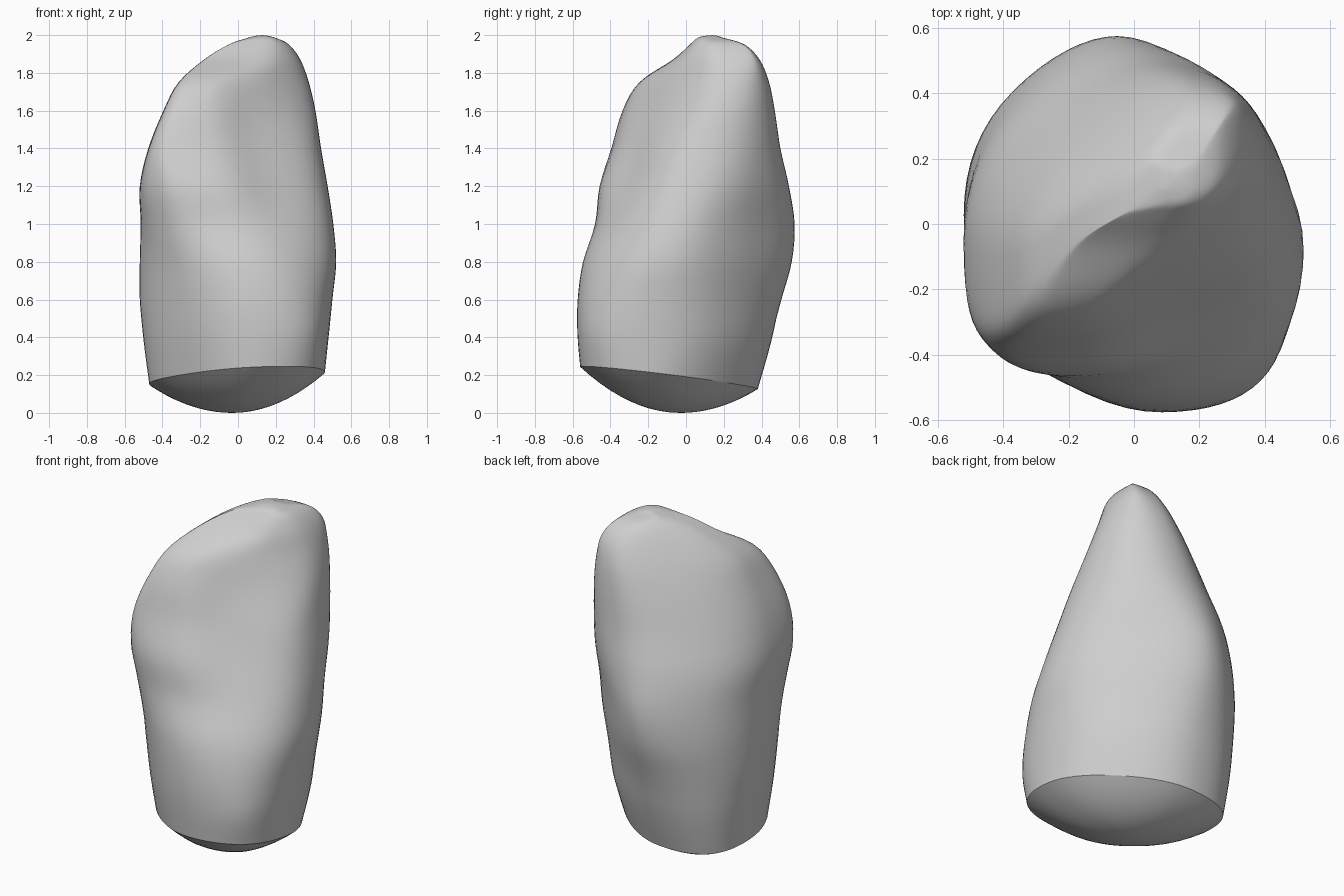
import bpy, bmesh, math
from mathutils import Vector

cube = bpy.data.objects.get("Cube")
if cube:
    bpy.data.objects.remove(cube, do_unlink=True)

# Cross-sections in hundredths: height, then reach in eight compass directions from +x
SECTIONS = [
    (20, 46, 33, 38, 48, 47, 45, 56, 59),
    (40, 48, 39, 45, 52, 50, 48, 57.5, 61.5),
    (60, 50, 42, 50.5, 54, 52, 50, 57.5, 60.5),
    (80, 52, 45, 56, 55, 52, 52, 55, 57),
    (100, 50.5, 47, 57.5, 53.5, 51.5, 55, 49, 50),
    (120, 47.5, 50, 54.5, 49.5, 52, 58, 46.5, 42.5),
    (140, 44, 51, 50, 42, 47.5, 56, 40, 34.5),
    (160, 41, 51, 47, 34, 39.5, 48, 34, 25),
    (175, 37.5, 50, 44, 27, 31.5, 37, 25, 19),
    (187, 33, 47.5, 39, 20, 18, 17, 7, 15),
    (195, 27, 40, 31, 14, 5, 2, -2, 11),
    (198.5, 20, 27, 20, 9, -5, -10, -6, 7),
    (199.6, 16, 22, 17, 4, -9, -14, -10, 3),
]
# How much each corner of a section tightens towards the biting ridge
TIGHT = (0, 0, 0, 0, 0.7, 0.7, 0, 0.4)
APEX = Vector((0.13, 0.14, 2.0))
ROOT = Vector((-0.03, -0.03, 0.0))
ROW_STEPS, ARC_STEPS, DOME_STEPS = 4, 8, 10
DIRS = [Vector((math.cos(i * math.pi / 4), math.sin(i * math.pi / 4))) for i in range(8)]


def blend(p0, p1, p2, p3, t):
    """Smooth interpolation between p1 and p2."""
    return 0.5 * (2 * p1 + (p2 - p0) * t + (2 * p0 - 5 * p1 + 4 * p2 - p3) * t * t
                  + (3 * p1 - p0 - 3 * p2 + p3) * t ** 3)


def smooth_rows(rows, steps):
    last = len(rows) - 1
    for i in range(last):
        four = [rows[min(max(i + k, 0), last)] for k in (-1, 0, 1, 2)]
        for s in range(steps):
            yield [blend(*column, s / steps) / 100 for column in zip(*four)]
    yield [value / 100 for value in rows[last]]


def rounded_outline(z, reach):
    """Curve touching all eight sides of the octagon with the given reaches."""
    corners = []
    for i in range(8):
        j = (i + 1) % 8
        d, e = DIRS[i], DIRS[j]
        det = d.x * e.y - d.y * e.x
        corners.append(Vector(((reach[i] * e.y - reach[j] * d.y) / det,
                               (reach[j] * d.x - reach[i] * e.x) / det)))
    rise = min(max((z - 0.9) / 0.4, 0), 1)
    points = []
    for i, corner in enumerate(corners):
        start = (corners[i - 1] + corner) / 2
        end = (corner + corners[(i + 1) % 8]) / 2
        weight = 1 + TIGHT[i] * rise
        for s in range(ARC_STEPS):
            t = s / ARC_STEPS
            a, b, c = (1 - t) ** 2, 2 * weight * t * (1 - t), t * t
            points.append((start * a + corner * b + end * c) / (a + b + c))
    return points


def place(p, z):
    """Tilt the lower rim and hollow the inner face."""
    fade = max(0, 1 - (z - 0.2) / 0.3)
    height = z + fade * (0.04 * p.x - 0.115 * p.y - 0.025)
    across, along = p.dot(DIRS[7]), p.dot(DIRS[1])
    if across > 0:
        hollow = 0.075 * math.exp(-((along + 0.13) / 0.23) ** 2 - ((z - 1.32) / 0.45) ** 2)
        p = p - DIRS[7] * hollow * min(1, across / 0.15)
    return Vector((p.x, p.y, height))


def loft(name, rings, tip, material, flip=False):
    """Skin a stack of rings and close the end with a tip."""
    bm = bmesh.new()
    loops = [[bm.verts.new(p) for p in ring] for ring in rings]
    end = bm.verts.new(tip)
    count = len(loops[0])
    for i in range(count):
        j = (i + 1) % count
        for low, high in zip(loops, loops[1:]):
            bm.faces.new((low[i], low[j], high[j], high[i]))
        bm.faces.new((loops[-1][i], loops[-1][j], end))
    if flip:
        bmesh.ops.reverse_faces(bm, faces=bm.faces)
    for face in bm.faces:
        face.smooth = True
    mesh = bpy.data.meshes.new(name)
    bm.to_mesh(mesh)
    bm.free()
    mesh.materials.append(material)
    obj = bpy.data.objects.new(name, mesh)
    bpy.context.collection.objects.link(obj)


# Single grey material
grey = bpy.data.materials.new("light_grey")
grey.use_nodes = True
colour = (0.62, 0.62, 0.62, 1)
grey.diffuse_color = colour
grey.node_tree.nodes["Principled BSDF"].inputs["Base Color"].default_value = colour

# Crown: lofted body narrowing to a slanted biting ridge
crown_rings = [[place(p, row[0]) for p in rounded_outline(row[0], row[1:])]
               for row in smooth_rows(SECTIONS, ROW_STEPS)]
loft("crown", crown_rings, APEX, grey)

# Base: shallow bowl hanging from the sharp lower rim
base_rings = []
for s in range(DOME_STEPS):
    r = 1 - s / DOME_STEPS
    base_rings.append([Vector((ROOT.x + (p.x - ROOT.x) * r, ROOT.y + (p.y - ROOT.y) * r,
                               p.z * r * r)) for p in crown_rings[0]])
loft("base", base_rings, ROOT, grey, flip=True)
